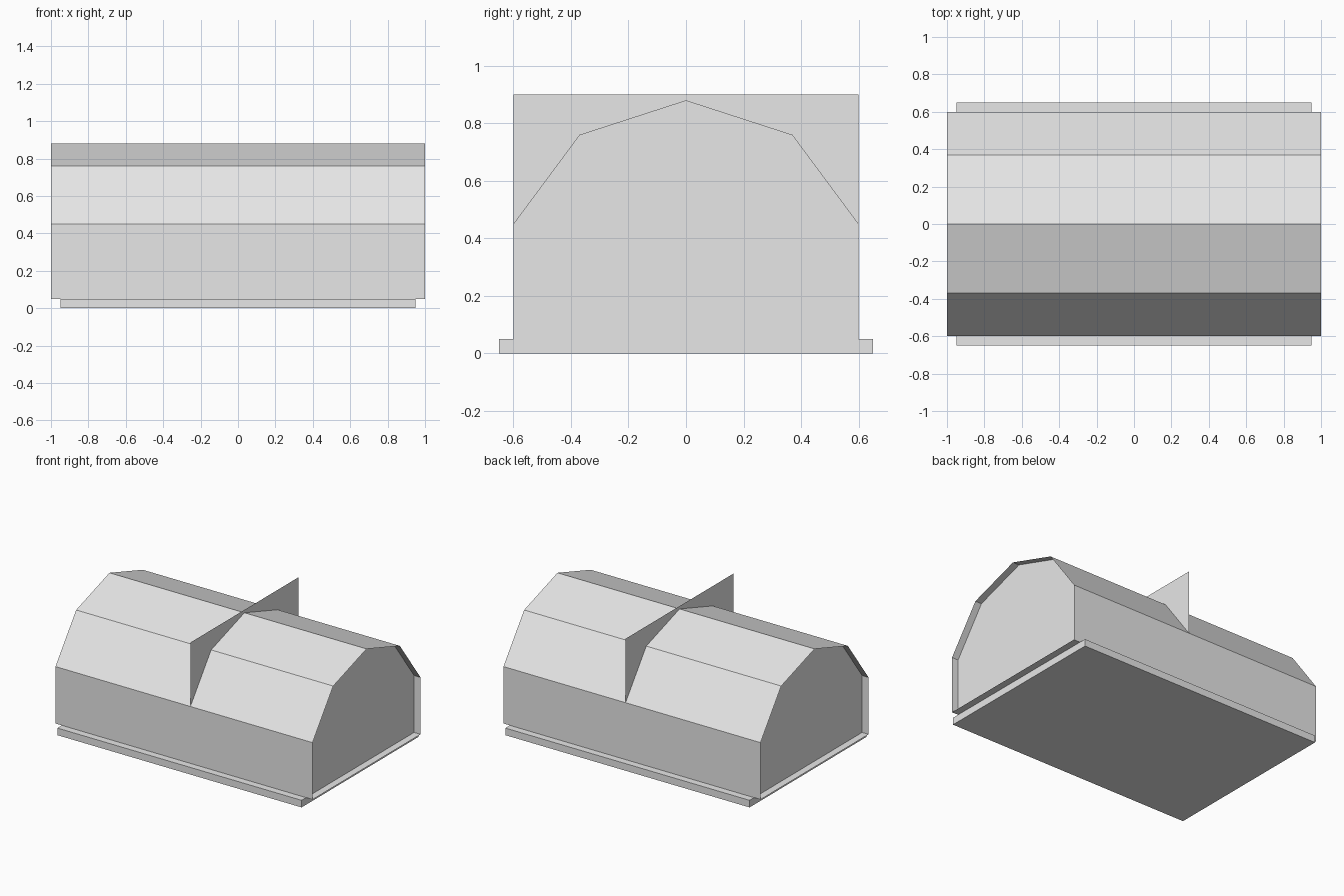
import bpy

cube = bpy.data.objects.get("Cube")
if cube:
    bpy.data.objects.remove(cube, do_unlink=True)

# Single flat colour
grey = bpy.data.materials.new("light grey")
grey.use_nodes = True
colour = (0.8, 0.8, 0.8, 1)
grey.diffuse_color = colour
grey.node_tree.nodes["Principled BSDF"].inputs["Base Color"].default_value = colour


def add_mesh(name, verts, faces):
    mesh = bpy.data.meshes.new(name)
    mesh.from_pydata(verts, [], faces)
    mesh.materials.append(grey)
    obj = bpy.data.objects.new(name, mesh)
    bpy.context.collection.objects.link(obj)
    return obj


def section(x, profile):
    return [(x, y, z) for y, z in profile]


def tube(name, half_length, profile, capped=False):
    """Sweep a closed (y, z) profile along x, with optional end caps."""
    n = len(profile)
    verts = section(-half_length, profile) + section(half_length, profile)
    faces = [(i, (i + 1) % n, (i + 1) % n + n, i + n)[::-1] for i in range(n)]
    if capped:
        faces += [tuple(range(n)), tuple(reversed(range(n, 2 * n)))]
    return add_mesh(name, verts, faces)


# Outline of the gambrel body, then mirrored across the ridge
half = [(0.6, 0.05), (0.6, 0.45), (0.37, 0.76)]
body = half + [(0, 0.88)] + [(-y, z) for y, z in reversed(half)]
body.reverse()

# Base slab
slab = [(-0.65, 0), (-0.65, 0.05), (0.65, 0.05), (0.65, 0)]
tube("base_slab", 0.95, slab, capped=True)

# Open-ended walls, roof and floor
tube("walls_and_roof", 1.0, body)

# Recessed end walls
ring = list(range(len(body)))
add_mesh("left_end_wall", section(0.95, body), [ring[::-1]])
add_mesh("right_end_wall", section(-0.95, body), [ring])

# Thin upright divider crossing the roof
divider = [(-0.6, 0.05), (0.6, 0.05), (0.6, 0.9), (-0.6, 0.9)]
add_mesh("divider_panel", section(0.05, divider), [(0, 1, 2, 3)])
